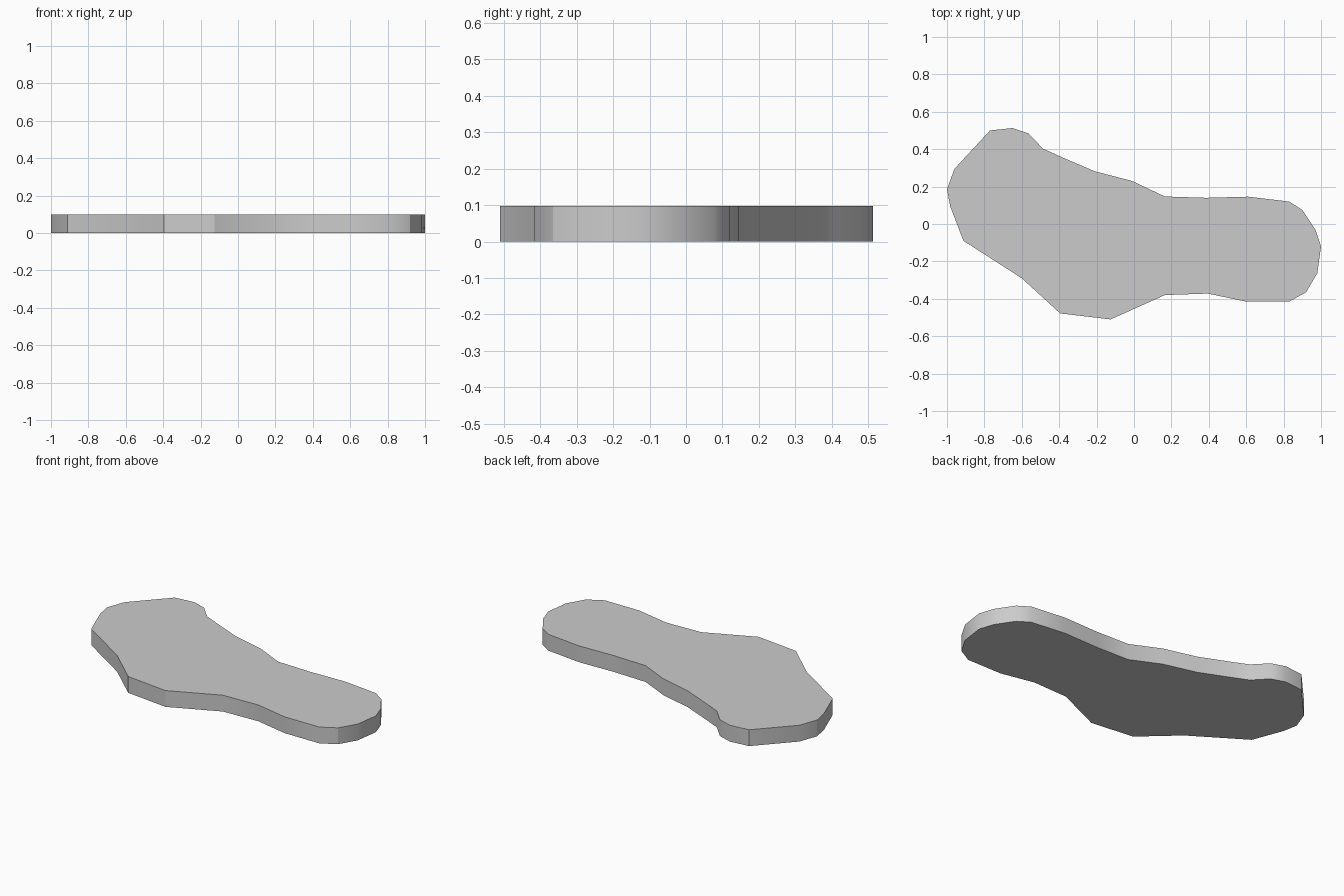
import bpy
import bmesh

if "Cube" in bpy.data.objects:
    bpy.data.objects.remove(bpy.data.objects["Cube"])

THICKNESS = 0.098

# Outline of the sole seen from above, clockwise from the toe
outline = [
    (-0.77, 0.50), (-0.65, 0.513), (-0.565, 0.485), (-0.487, 0.403),
    (-0.385, 0.357), (-0.21, 0.282), (-0.01, 0.23), (0.165, 0.147),
    (0.385, 0.14), (0.61, 0.146), (0.83, 0.12), (0.90, 0.075),
    (0.97, -0.03), (1.0, -0.12), (0.98, -0.263), (0.92, -0.365),
    (0.83, -0.415), (0.60, -0.415), (0.395, -0.372), (0.165, -0.38),
    (-0.125, -0.51), (-0.395, -0.478), (-0.60, -0.29), (-0.912, -0.09),
    (-0.983, 0.095), (-1.0, 0.185), (-0.96, 0.295),
]

# Flat slab: fill the outline and extrude it upward
bm = bmesh.new()
base = bm.faces.new([bm.verts.new((x, y, 0)) for x, y in outline])
top = bmesh.ops.extrude_face_region(bm, geom=[base], use_keep_orig=True)
top_verts = [g for g in top["geom"] if isinstance(g, bmesh.types.BMVert)]
bmesh.ops.translate(bm, verts=top_verts, vec=(0, 0, THICKNESS))
bmesh.ops.recalc_face_normals(bm, faces=bm.faces)

mesh = bpy.data.meshes.new("sole")
bm.to_mesh(mesh)
bm.free()
sole = bpy.data.objects.new("sole", mesh)
bpy.context.collection.objects.link(sole)

# Smooth side wall, crisp top and bottom rims
bpy.context.view_layer.objects.active = sole
sole.select_set(True)
bpy.ops.object.shade_smooth_by_angle(angle=0.52)
